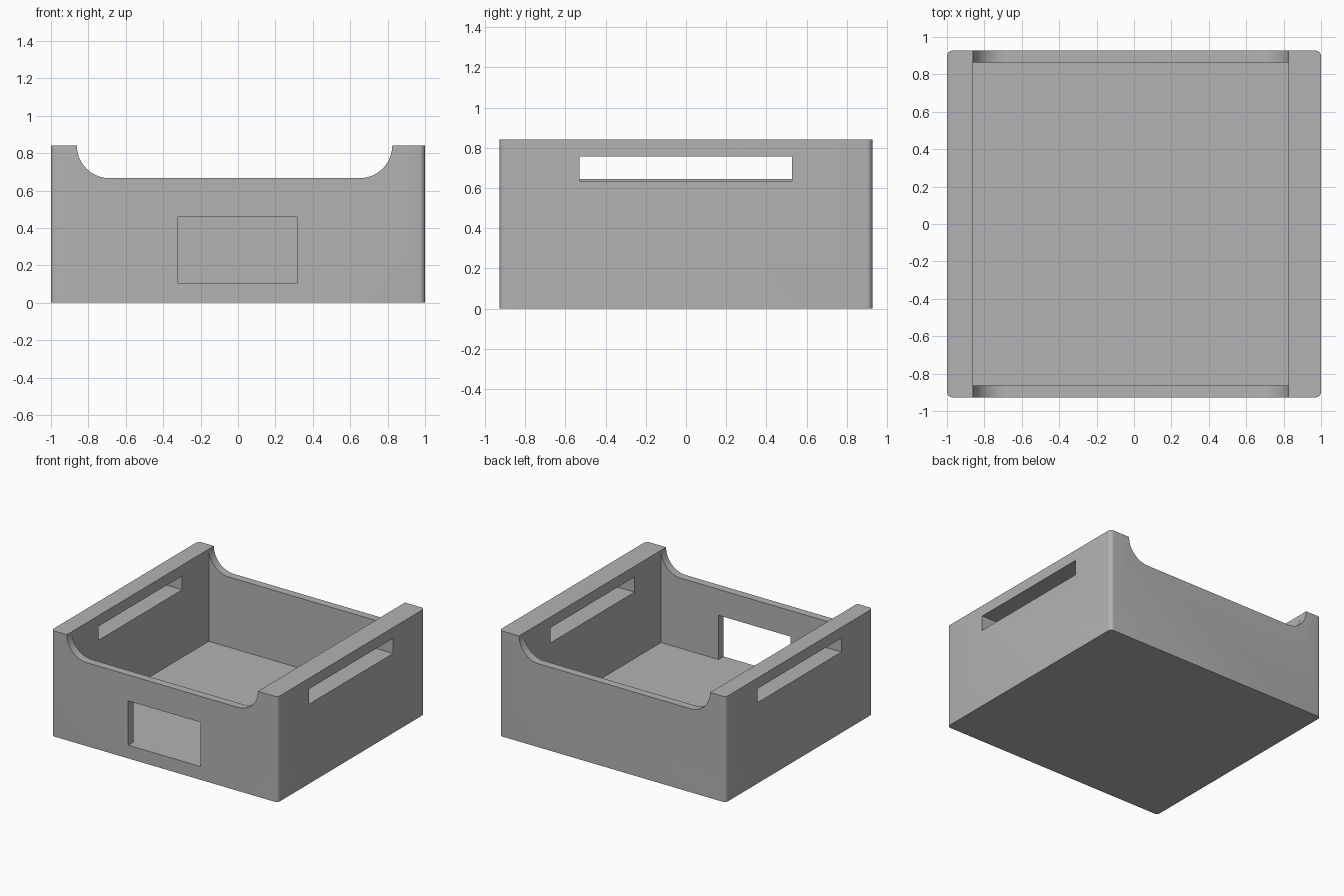
import bpy, bmesh
from math import sin, cos, pi

default = bpy.data.objects.get("Cube")
if default:
    bpy.data.objects.remove(default, do_unlink=True)

# Overall sizes
HX, HY, TOP = 1.0, 0.927, 0.842
IN_L, IN_R, IN_Y, FLOOR = -0.862, 0.825, 0.863, 0.106
SILL = 0.666

grey = bpy.data.materials.new("plain grey")
grey.use_nodes = True
colour = (0.45, 0.45, 0.45, 1)
grey.diffuse_color = colour
grey.node_tree.nodes["Principled BSDF"].inputs["Base Color"].default_value = colour


def finish(name, bm):
    bmesh.ops.recalc_face_normals(bm, faces=bm.faces)
    mesh = bpy.data.meshes.new(name)
    bm.to_mesh(mesh)
    bm.free()
    mesh.materials.append(grey)
    obj = bpy.data.objects.new(name, mesh)
    bpy.context.collection.objects.link(obj)
    return obj


def box(name, lo, hi, axis=2, radius=0, segments=6):
    """Box between two corners, with the edges along one axis rounded."""
    bm = bmesh.new()
    bmesh.ops.create_cube(bm, size=1)
    for v in bm.verts:
        v.co = [(a + b) / 2 + c * (b - a) for a, b, c in zip(lo, hi, v.co)]
    if radius:
        edges = [e for e in bm.edges
                 if abs(e.verts[0].co[axis] - e.verts[1].co[axis]) > 1e-4]
        bmesh.ops.bevel(bm, geom=edges, offset=radius, segments=segments,
                        profile=0.5, affect='EDGES')
    return finish(name, bm)


def scoop(name):
    """Prism along y for the lowered front and back rims."""
    r, n = TOP - SILL, 16
    arc = [i * pi / 2 / n for i in range(n + 1)]
    profile = [(IN_L, TOP + 0.2)]
    profile += [(IN_L + r - r * cos(a), TOP - r * sin(a)) for a in arc]
    profile += [(IN_R - r + r * sin(a), TOP - r * cos(a)) for a in arc]
    profile += [(IN_R, TOP + 0.2)]
    bm = bmesh.new()
    face = bm.faces.new([bm.verts.new((x, -1.2, z)) for x, z in profile])
    moved = bmesh.ops.extrude_face_region(bm, geom=[face])["geom"]
    bmesh.ops.translate(bm, vec=(0, 2.4, 0),
                        verts=[g for g in moved if isinstance(g, bmesh.types.BMVert)])
    return finish(name, bm)


# Tray body and the shapes cut from it
tray = box("tray", (-HX, -HY, 0), (HX, HY, TOP), radius=0.03)
cutters = [
    box("cavity_cutter", (IN_L, -IN_Y, FLOOR), (IN_R, IN_Y, 1.2)),
    scoop("rim_cutter"),
    box("window_cutter", (-0.32, -1.2, FLOOR), (0.317, -0.6, 0.459)),
    box("left_handle_cutter", (0.6, -0.53, 0.635), (1.2, 0.527, 0.756)),
    box("right_handle_cutter", (-1.2, -0.53, 0.645), (-0.6, 0.527, 0.756)),
]
for cutter in cutters:
    cutter.hide_render = True
    mod = tray.modifiers.new(cutter.name, 'BOOLEAN')
    mod.operation = 'DIFFERENCE'
    mod.solver = 'EXACT'
    mod.object = cutter

# Bake the cuts and drop the cutters
bpy.context.view_layer.update()
baked = bpy.data.meshes.new_from_object(
    tray.evaluated_get(bpy.context.evaluated_depsgraph_get()))
tray.modifiers.clear()
tray.data = baked
for cutter in cutters:
    bpy.data.objects.remove(cutter, do_unlink=True)

bpy.ops.object.select_all(action='DESELECT')
tray.select_set(True)
bpy.context.view_layer.objects.active = tray
bpy.ops.object.shade_smooth_by_angle(angle=pi / 6)
